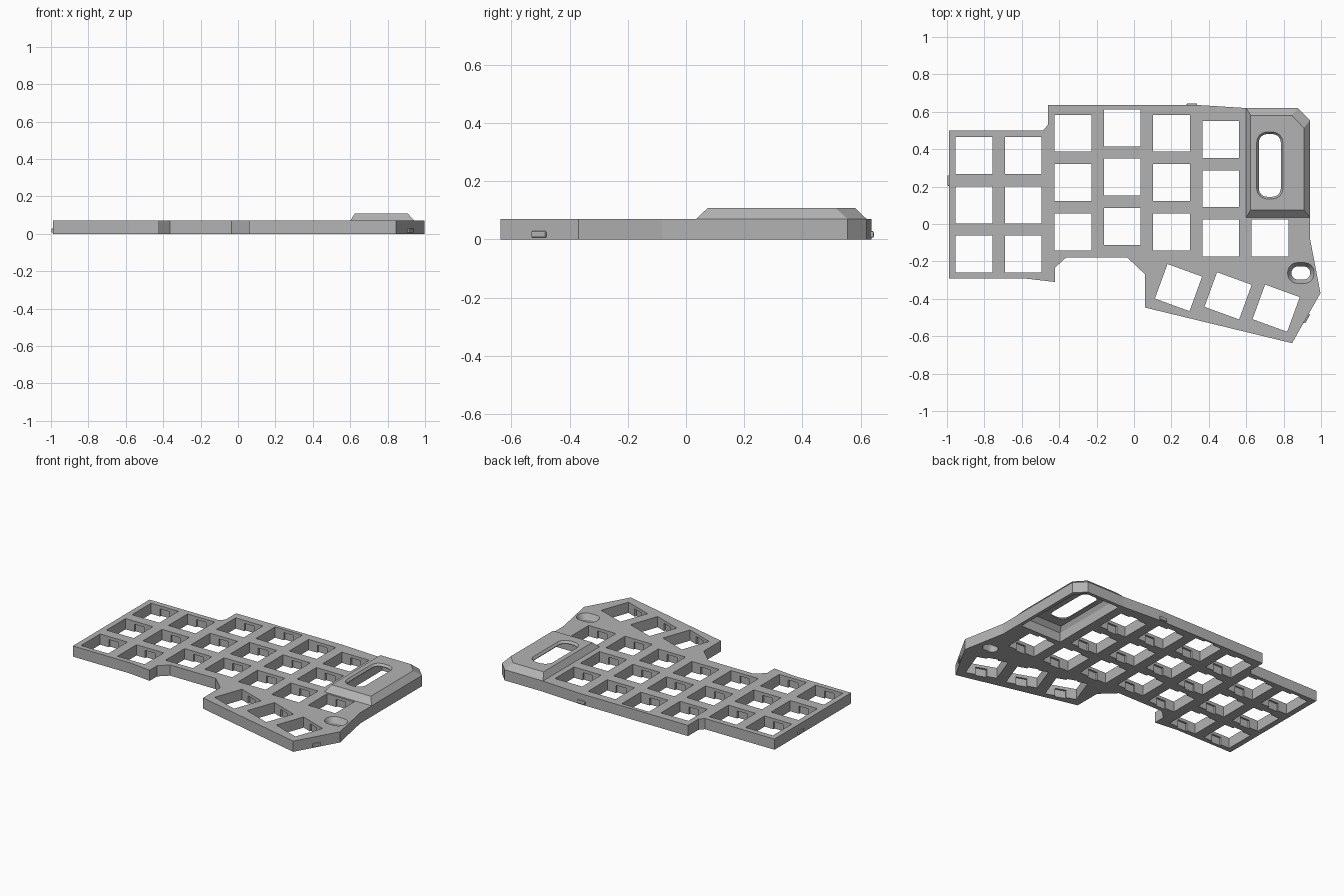
import bpy, bmesh, math
from mathutils import Matrix, Vector

if "Cube" in bpy.data.objects:
    bpy.data.objects.remove(bpy.data.objects["Cube"])

grey = bpy.data.materials.new("case_grey")
grey.use_nodes = True
GREY = (0.45, 0.45, 0.45, 1)
grey.diffuse_color = GREY
grey.node_tree.nodes["Principled BSDF"].inputs["Base Color"].default_value = GREY

THICK = 0.07
KEY = 0.197


def finish(name, bm):
    bmesh.ops.recalc_face_normals(bm, faces=bm.faces)
    mesh = bpy.data.meshes.new(name)
    bm.to_mesh(mesh)
    bm.free()
    mesh.materials.append(grey)
    obj = bpy.data.objects.new(name, mesh)
    bpy.context.collection.objects.link(obj)
    return obj


def loft(name, rings):
    """Closed solid through rings given as (points, z)."""
    bm = bmesh.new()
    loops = [[bm.verts.new((x, y, z)) for x, y in pts] for pts, z in rings]
    for low, high in zip(loops, loops[1:]):
        for i in range(len(low)):
            j = (i + 1) % len(low)
            bm.faces.new((low[i], low[j], high[j], high[i]))
    bm.faces.new(loops[0][::-1])
    bm.faces.new(loops[-1])
    return finish(name, bm)


def rounded(cx, cy, w, h, r, steps=6):
    """Rounded rectangle outline."""
    pts = []
    for q, (sx, sy) in enumerate(((1, 1), (-1, 1), (-1, -1), (1, -1))):
        for k in range(steps + 1):
            a = math.pi / 2 * (q + k / steps)
            pts.append((cx + sx * (w / 2 - r) + r * math.cos(a),
                        cy + sy * (h / 2 - r) + r * math.sin(a)))
    return pts


def boxes(name, items):
    """Many boxes in one mesh, each (centre, size, degrees about z)."""
    bm = bmesh.new()
    for centre, size, deg in items:
        m = (Matrix.Translation(centre) @ Matrix.Rotation(math.radians(deg), 4, "Z")
             @ Matrix.Diagonal((*size, 1)))
        bmesh.ops.create_cube(bm, size=1, matrix=m)
    return finish(name, bm)


def combine(target, tool, operation="DIFFERENCE"):
    tool.hide_render = True
    mod = target.modifiers.new(tool.name, "BOOLEAN")
    mod.operation = operation
    mod.solver = "EXACT"
    mod.object = tool
    bpy.context.view_layer.objects.active = target
    bpy.ops.object.modifier_apply(modifier=mod.name)
    bpy.data.objects.remove(tool)


# Flat case plate
outline = [(-0.99, 0.5), (-0.487, 0.5), (-0.46, 0.53), (-0.46, 0.637), (0.326, 0.637),
           (0.6, 0.62), (0.877, 0.62), (0.942, 0.555), (0.942, -0.083), (0.997, -0.37),
           (0.845, -0.637), (0.06, -0.447), (0.06, -0.27), (-0.035, -0.18),
           (-0.364, -0.18), (-0.422, -0.233), (-0.422, -0.31), (-0.578, -0.292),
           (-0.99, -0.292)]
case = loft("keyboard_case", [(outline, 0), (outline, THICK)])

# Raised controller cover with sloped sides
cover_base = [(0.6, 0.035), (0.942, 0.035), (0.942, 0.555), (0.877, 0.62), (0.6, 0.62)]
cover_top = [(0.624, 0.075), (0.908, 0.075), (0.908, 0.513), (0.845, 0.58), (0.624, 0.58)]
cover = loft("controller_cover", [(cover_base, THICK), (cover_top, 0.108)])
combine(case, cover, "UNION")

# Hollow below the cover
low = [(0.622, 0.06), (0.92, 0.06), (0.92, 0.545), (0.868, 0.598), (0.622, 0.598)]
high = [(0.638, 0.088), (0.895, 0.088), (0.895, 0.508), (0.838, 0.565), (0.638, 0.565)]
combine(case, loft("cover_hollow", [(low, -0.05), (low, 0.062), (high, 0.09)]))

# Key openings: straight columns, then the turned thumb keys
PITCH = 0.2635
columns = [(-0.855, 0.366, 3), (-0.592, 0.366, 3), (-0.327, 0.485, 3), (-0.063, 0.514, 3),
           (0.2, 0.485, 3), (0.464, 0.452, 3), (0.727, -0.075, 1)]
keys = [(x, y - PITCH * row, 0) for x, y, count in columns for row in range(count)]
keys += [(0.238, -0.34, -20), (0.503, -0.384, -20), (0.76, -0.45, -20)]
combine(case, boxes("key_openings",
                    [((x, y, 0.03), (KEY, KEY, 0.2), deg) for x, y, deg in keys]))

# Clip notches beneath the top skin on two sides of each opening
clips = [((x, y, 0), (0.07, KEY + 0.024, 0.1), deg) for x, y, deg in keys]
combine(case, boxes("clip_notches", clips))

# Long window in the cover, with a bevelled rim
combine(case, loft("cover_window", [
    (rounded(0.726, 0.313, 0.118, 0.335, 0.045), 0.05),
    (rounded(0.726, 0.313, 0.118, 0.335, 0.045), 0.094),
    (rounded(0.726, 0.313, 0.142, 0.359, 0.057), 0.109)]))

# Countersunk oval button hole
combine(case, loft("button_hole", [
    (rounded(0.892, -0.262, 0.1, 0.07, 0.034), -0.05),
    (rounded(0.892, -0.262, 0.1, 0.07, 0.034), 0.035),
    (rounded(0.892, -0.262, 0.142, 0.112, 0.052), 0.071)]))

# Small rounded snap tabs on three outer walls
for name, x, y, deg in (("back_tab", 0.31, 0.637, 0), ("right_tab", -0.99, 0.232, 90),
                        ("front_left_tab", 0.921, -0.504, 60.6)):
    tab = boxes(name, [((x, y, 0.017), (0.056, 0.016, 0.022), deg)])
    bevel = tab.modifiers.new("round_edges", "BEVEL")
    bevel.width = 0.004
    bevel.segments = 2
